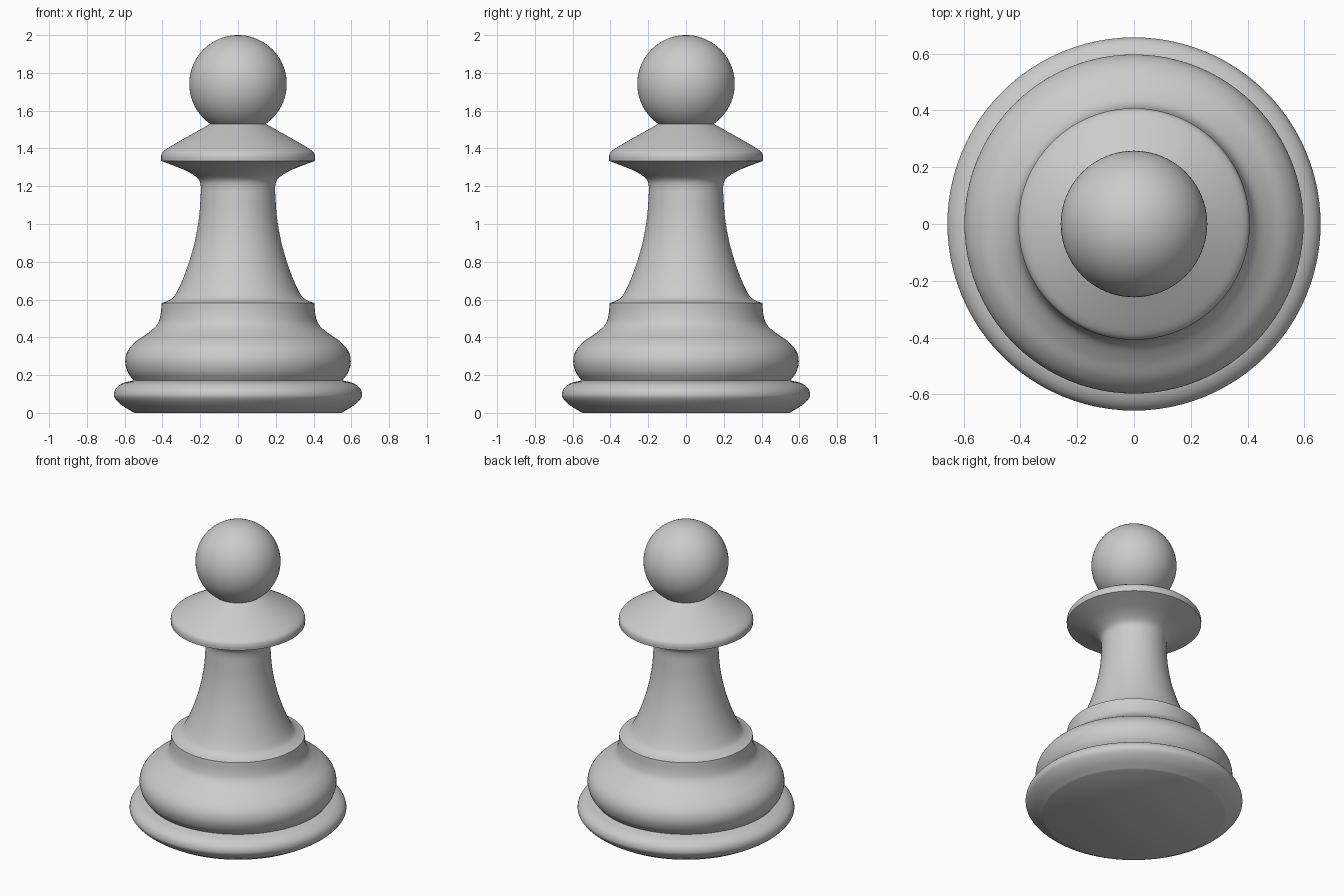
import bpy, bmesh
from math import sin, cos, pi, radians
from mathutils import Vector

SIDES = 96

old = bpy.data.objects.get("Cube")
if old:
    bpy.data.objects.remove(old, do_unlink=True)

grey = bpy.data.materials.new("plain grey")
grey.use_nodes = True
colour = (0.6, 0.6, 0.6, 1)
grey.diffuse_color = colour
grey.node_tree.nodes["Principled BSDF"].inputs["Base Color"].default_value = colour


def smooth_curve(points, steps=6):
    """Catmull-Rom curve through (radius, height) points."""
    p = [Vector(q) for q in points]
    p = [2 * p[0] - p[1]] + p + [2 * p[-1] - p[-2]]
    out = []
    for a, b, c, d in zip(p, p[1:], p[2:], p[3:]):
        for i in range(steps):
            t = i / steps
            out.append(0.5 * (2 * b + (c - a) * t + (2 * a - 5 * b + 4 * c - d) * t**2
                              + (3 * b - a - 3 * c + d) * t**3))
    return out + [p[-2]]


def lathe(name, profile):
    """Spin a bottom-to-top profile about z; zero radii close to a point."""
    bm = bmesh.new()
    verts = [bm.verts.new((r, 0, z)) for r, z in profile]
    edges = [bm.edges.new(pair) for pair in zip(verts, verts[1:])]
    bmesh.ops.spin(bm, geom=verts + edges, cent=(0, 0, 0), axis=(0, 0, 1),
                   angle=2 * pi, steps=SIDES, use_duplicate=False)
    bmesh.ops.remove_doubles(bm, verts=bm.verts, dist=0.0001)
    bmesh.ops.recalc_face_normals(bm, faces=bm.faces)
    # Open shells: make the sides face away from the axis
    outward = sum(f.normal.xy.dot(f.calc_center_median().xy) * f.calc_area()
                  for f in bm.faces)
    if outward < 0:
        bmesh.ops.reverse_faces(bm, faces=bm.faces)
    mesh = bpy.data.meshes.new(name)
    bm.to_mesh(mesh)
    bm.free()
    mesh.materials.append(grey)
    obj = bpy.data.objects.new(name, mesh)
    bpy.context.collection.objects.link(obj)
    bpy.ops.object.select_all(action="DESELECT")
    obj.select_set(True)
    bpy.context.view_layer.objects.active = obj
    bpy.ops.object.shade_smooth_by_angle(angle=radians(32))


# Flat-bottomed foot with a rounded rim
lathe("foot", [Vector((0, 0))] + smooth_curve(
    [(0.548, 0), (0.61, 0.037), (0.648, 0.073), (0.657, 0.1), (0.645, 0.132),
     (0.61, 0.157), (0.553, 0.172)]))

# Swelling base that narrows to an upright band
lathe("base", smooth_curve(
    [(0.553, 0.172), (0.583, 0.215), (0.597, 0.27), (0.585, 0.325), (0.545, 0.375),
     (0.48, 0.42), (0.43, 0.465), (0.411, 0.515), (0.404, 0.582)]))

# Shoulder and tapering stem, flaring out under the collar
lathe("stem", smooth_curve(
    [(0.404, 0.582), (0.37, 0.594), (0.338, 0.618), (0.302, 0.685), (0.262, 0.79),
     (0.228, 0.91), (0.207, 1.03), (0.199, 1.13), (0.197, 1.2), (0.212, 1.24),
     (0.265, 1.277), (0.335, 1.307), (0.407, 1.334)]))

# Collar with a thin lip and a sloping top
lathe("collar", smooth_curve(
    [(0.407, 1.334), (0.407, 1.362), (0.395, 1.385), (0.35, 1.415),
     (0.25, 1.472), (0.147, 1.53)]))

# Ball head, opening onto the collar
R, start = 0.258, radians(-55.2)
angles = [start + (pi / 2 - start) * i / 32 for i in range(33)]
lathe("head", [Vector((R * cos(a), 2 - R + R * sin(a))) for a in angles])
